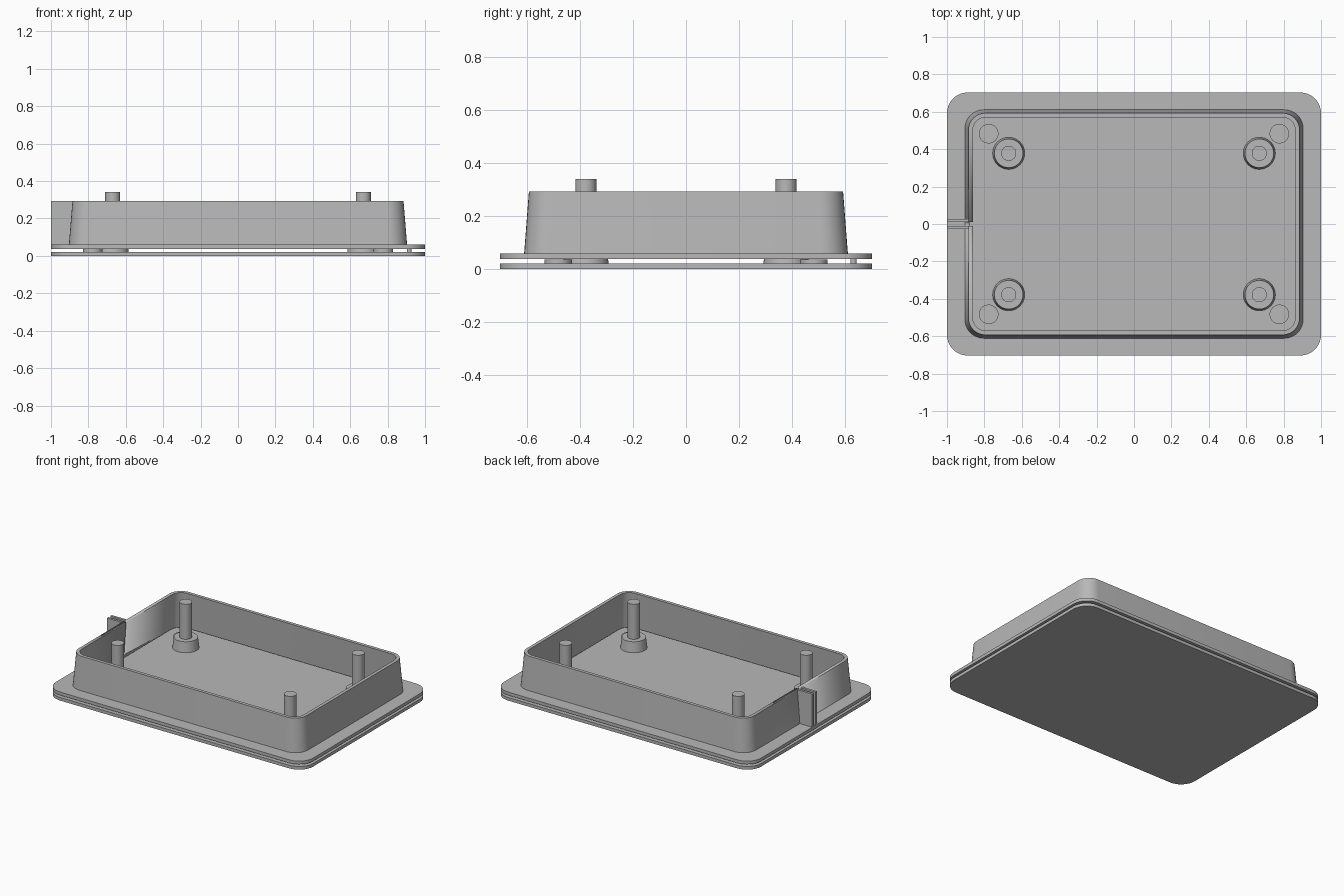
import bpy, bmesh, math

if "Cube" in bpy.data.objects:
    bpy.data.objects.remove(bpy.data.objects["Cube"])

grey = bpy.data.materials.new("plain grey")
grey.use_nodes = True
grey.diffuse_color = (0.48, 0.48, 0.48, 1)
grey.node_tree.nodes["Principled BSDF"].inputs["Base Color"].default_value = (0.48, 0.48, 0.48, 1)


def finish(name, bm):
    """Turn a bmesh into a named object with sharp-edged smooth shading."""
    bmesh.ops.recalc_face_normals(bm, faces=bm.faces[:])
    mesh = bpy.data.meshes.new(name)
    bm.to_mesh(mesh)
    bm.free()
    mesh.materials.append(grey)
    obj = bpy.data.objects.new(name, mesh)
    bpy.context.collection.objects.link(obj)
    bpy.ops.object.select_all(action='DESELECT')
    obj.select_set(True)
    bpy.context.view_layer.objects.active = obj
    bpy.ops.object.shade_smooth_by_angle(angle=math.radians(30))
    return obj


def rounded_loop(bm, hx, hy, r, z, steps=8):
    """Rounded rectangle of vertices at height z."""
    verts = []
    corners = [(1, 1), (-1, 1), (-1, -1), (1, -1)]
    for i, (sx, sy) in enumerate(corners):
        for k in range(steps + 1):
            a = math.pi / 2 * (i + k / steps)
            verts.append(bm.verts.new((sx * (hx - r) + r * math.cos(a),
                                       sy * (hy - r) + r * math.sin(a), z)))
    return verts


def bridge(bm, a, b):
    n = len(a)
    for i in range(n):
        j = (i + 1) % n
        bm.faces.new((a[i], a[j], b[j], b[i]))


def box(name, x0, x1, y0, y1, z0, z1):
    bm = bmesh.new()
    bmesh.ops.create_cube(bm, size=1)
    for v in bm.verts:
        v.co = (x1 if v.co.x > 0 else x0, y1 if v.co.y > 0 else y0, z1 if v.co.z > 0 else z0)
    return finish(name, bm)


def cone(name, x, y, r0, r1, z0, z1):
    bm = bmesh.new()
    bmesh.ops.create_cone(bm, cap_ends=True, segments=40, radius1=r0, radius2=r1, depth=z1 - z0)
    bmesh.ops.translate(bm, verts=bm.verts[:], vec=(x, y, (z0 + z1) / 2))
    return finish(name, bm)


HX, HY = 1.0, 0.703
PLATE, LOW, FLANGE, RIM = 0.022, 0.038, 0.06, 0.293

# base plate
bm = bmesh.new()
bottom = rounded_loop(bm, HX, HY, 0.11, 0)
top = rounded_loop(bm, HX, HY, 0.11, PLATE)
bridge(bm, bottom, top)
bm.faces.new(bottom)
bm.faces.new(top)
finish("base_plate", bm)

# open frame: flange with a tapered wall rising from it
bm = bmesh.new()
loops = [rounded_loop(bm, *p) for p in (
    (HX, HY, 0.11, LOW), (HX, HY, 0.11, FLANGE),
    (0.904, 0.611, 0.1, FLANGE), (0.885, 0.593, 0.09, RIM),
    (0.862, 0.57, 0.068, RIM), (0.88, 0.588, 0.076, LOW))]
for a, b in zip(loops, loops[1:] + loops[:1]):
    bridge(bm, a, b)
frame = finish("wall_frame", bm)

# narrow slot through the end wall
cutter = box("slot_cutter", -0.95, -0.8, -0.01, 0.01, FLANGE + 0.001, 0.4)
cutter.hide_render = True
cut = frame.modifiers.new("slot", 'BOOLEAN')
cut.operation = 'DIFFERENCE'
cut.solver = 'EXACT'
cut.object = cutter
bpy.context.view_layer.objects.active = frame
bpy.ops.object.modifier_apply(modifier=cut.name)
bpy.data.objects.remove(cutter)

# twin fins beside the slot
for side, y in (("front", -0.0185), ("back", 0.0185)):
    box("slot_fin_" + side, -HX, -0.884, y - 0.0085, y + 0.0085, FLANGE - 0.002, RIM)

# corner bosses, posts and pads
for sx, xn in ((-1, "right"), (1, "left")):
    for sy, yn in ((-1, "front"), (1, "back")):
        tag = "_" + yn + "_" + xn
        x, y = sx * 0.67, sy * 0.378
        cone("boss" + tag, x, y, 0.086, 0.077, PLATE - 0.002, 0.095)
        cone("post" + tag, x, y, 0.04, 0.04, 0.09, 0.341)
        cone("pad" + tag, sx * 0.777, sy * 0.483, 0.052, 0.052, PLATE - 0.002, 0.036)

# small spacer pin between plate and flange
cone("spacer_pin", 0.915, 0.632, 0.012, 0.012, PLATE - 0.002, LOW + 0.002)
